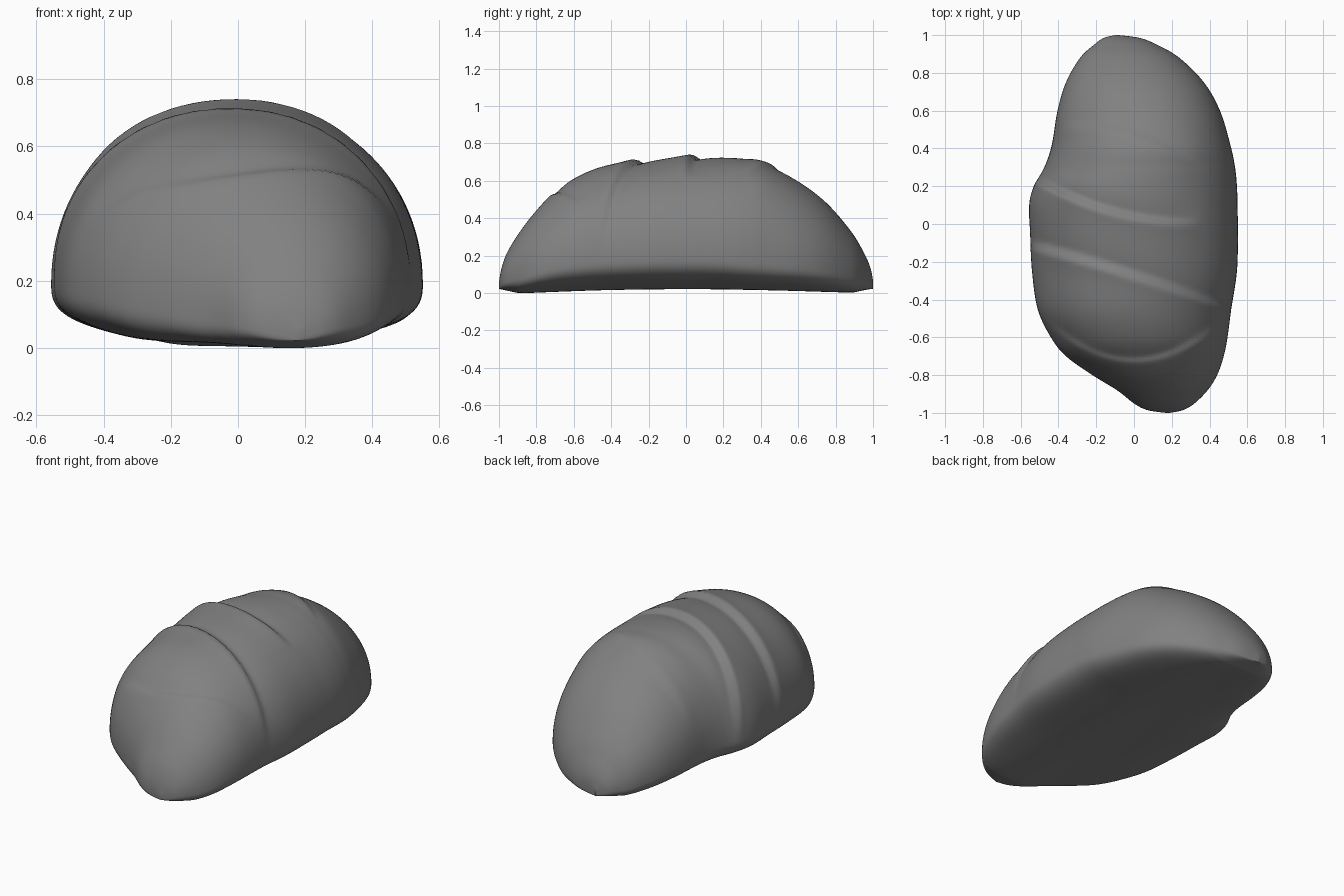
import bpy
import math

old_cube = bpy.data.objects.get("Cube")
if old_cube:
    bpy.data.objects.remove(old_cube, do_unlink=True)

# Loaf stations along its length: y, right edge x, left edge x, crown height
STATIONS = [
    (-1, .17, .19, .06), (-.985, .07, .26, .14), (-.95, 0, .32, .23), (-.88, -.09, .39, .34),
    (-.8, -.22, .44, .44), (-.7, -.36, .475, .54), (-.6, -.44, .495, .615), (-.45, -.51, .515, .675),
    (-.25, -.54, .545, .705), (-.05, -.55, .55, .725), (.1, -.555, .548, .73), (.2, -.53, .545, .728),
    (.3, -.475, .535, .72), (.42, -.435, .51, .7), (.6, -.405, .455, .6), (.75, -.36, .37, .485),
    (.88, -.285, .24, .335), (.95, -.21, .12, .22), (.985, -.16, .03, .14), (1, -.1, -.08, .07),
]
# Score lines across the crust: y = a + b*x + c*x^2, then depth, centre x, half length
SCORES = [
    (.04, -.2, .35, .022, -.2, .55),
    (-.27, -.32, -.05, .022, -.05, .6),
    (.48, -.33, -.6, .01, -.04, .35),
    (-.72, 0, 1, .011, 0, .45),
]
STEPS = 9     # rings per station gap
SIDES = 112   # points round each ring


def catmull(p0, p1, p2, p3, t):
    """Smooth blend between p1 and p2."""
    return tuple(
        .5 * (2 * b + (c - a) * t + (2 * a - 5 * b + 4 * c - d) * t * t
              + (3 * b - a - 3 * c + d) * t ** 3)
        for a, b, c, d in zip(p0, p1, p2, p3))


def smooth_stations(rows):
    last = len(rows) - 1
    rings = []
    for i in range(last):
        near = [rows[min(max(i + k, 0), last)] for k in (-1, 0, 1, 2)]
        rings += [catmull(*near, s / STEPS) for s in range(STEPS)]
    return rings + [rows[-1]]


def score_offset(x, y):
    """Raised lip in front of each score line, sunken step behind it."""
    total = 0
    for a, b, c, depth, middle, reach in SCORES:
        d = y - (a + b * x + c * x * x)
        fade = max(0, 1 - ((x - middle) / reach) ** 4)
        total -= depth * fade * math.tanh(d / .015) * math.exp(-abs(d) / .08)
    return total


def signed_power(value, power):
    return math.copysign(abs(value) ** power, value)


def ring_points(y, right, left, crown):
    centre, half = (right + left) / 2, max((left - right) / 2, .005)
    fullness = min(half / .55, 1)
    waist = .05 + .14 * fullness ** 1.5
    base = .005 + .022 * (1 - min(abs(y) / .85, 1) ** 2) + .02 * max(0, abs(y) - .9) / .1
    points = []
    for k in range(SIDES):
        angle = 2 * math.pi * k / SIDES
        co, si = math.cos(angle), math.sin(angle)
        if si >= 0:
            # domed crust with score lines
            x = centre + half * signed_power(co, .96)
            z = waist + max(crown - waist, .01) * si ** .96
            push = score_offset(x, y) * min(1, si * 2.5)
            x, z = x + co * push, z + si * push
        else:
            # flattened underside with a rounded rim
            x = centre + half * signed_power(co, .7)
            z = waist - (waist - base) * abs(si) ** .75
            z += .006 * math.sin(x * 14 + 2.5) * si * si * fullness
        points.append((x, y, z))
    return points


def build_loaf():
    rings = [ring_points(*row) for row in smooth_stations(STATIONS)]
    verts = [p for ring in rings for p in ring]
    lowest = min(p[2] for p in verts)
    verts = [(x, y, z - lowest) for x, y, z in verts]
    faces = []
    for r in range(len(rings) - 1):
        for k in range(SIDES):
            n = (k + 1) % SIDES
            here, ahead = r * SIDES, (r + 1) * SIDES
            faces.append((here + k, here + n, ahead + n, ahead + k))
    # close both tips
    faces.append(tuple(reversed(range(SIDES))))
    faces.append(tuple(range(len(verts) - SIDES, len(verts))))
    mesh = bpy.data.meshes.new("bread_loaf")
    mesh.from_pydata(verts, [], faces)
    mesh.flip_normals()
    mesh.update()
    loaf = bpy.data.objects.new("bread_loaf", mesh)
    bpy.context.collection.objects.link(loaf)
    return loaf


loaf = build_loaf()

# Plain grey crust
crust = bpy.data.materials.new("crust_grey")
crust.use_nodes = True
grey = (.22, .22, .22, 1)
crust.diffuse_color = grey
crust.node_tree.nodes["Principled BSDF"].inputs["Base Color"].default_value = grey
loaf.data.materials.append(crust)

bpy.ops.object.select_all(action="DESELECT")
loaf.select_set(True)
bpy.context.view_layer.objects.active = loaf
bpy.ops.object.shade_smooth()
